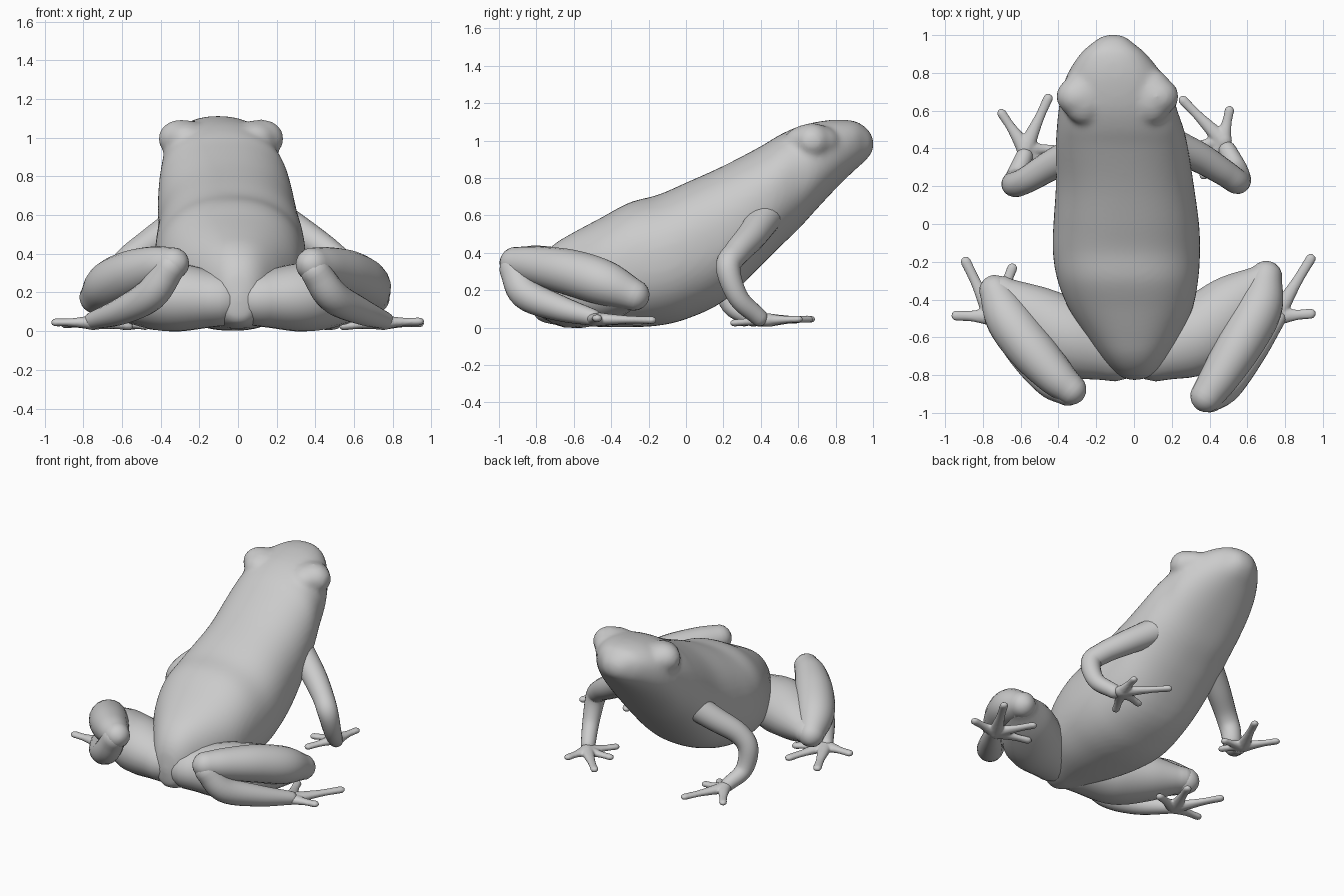
import bpy, bmesh, math
from mathutils import Vector, Matrix


def spline(points, steps):
    """Catmull-Rom resampling of equal-length tuples."""
    p = [Vector(q) for q in points]
    p = [2 * p[0] - p[1]] + p + [2 * p[-1] - p[-2]]
    out = []
    for i in range(1, len(p) - 2):
        a, b, c, d = p[i - 1:i + 3]
        for k in range(steps):
            t = k / steps
            out.append(0.5 * (2 * b + (c - a) * t + (2 * a - 5 * b + 4 * c - d) * t * t
                              + (3 * b - a - 3 * c + d) * t ** 3))
    return out + [p[-2]]


def skin(bm, rings):
    """Bridge rings of points into a closed surface."""
    vs = [[bm.verts.new(co) for co in r] for r in rings]
    n = len(vs[0])
    for a, b in zip(vs, vs[1:]):
        for i in range(n):
            bm.faces.new((a[i], a[(i + 1) % n], b[(i + 1) % n], b[i]))
    bm.faces.new(vs[0])
    bm.faces.new(vs[-1])


def finish(bm, name, voxel=0, smooth=0):
    """Make the object; optionally fuse its pieces into one soft skin."""
    bmesh.ops.recalc_face_normals(bm, faces=bm.faces)
    me = bpy.data.meshes.new(name)
    bm.to_mesh(me)
    bm.free()
    me.shade_smooth()
    ob = bpy.data.objects.new(name, me)
    bpy.context.collection.objects.link(ob)
    if voxel:
        fuse = ob.modifiers.new("fuse", 'REMESH')
        fuse.mode, fuse.voxel_size, fuse.use_smooth_shade = 'VOXEL', voxel, True
        soft = ob.modifiers.new("soften", 'SMOOTH')
        soft.factor, soft.iterations = 0.5, smooth
    return ob


def tube(bm, points, squash=1.0, sides=20, steps=6):
    """Round-ended limb through (x, y, z, radius) points."""
    s = spline(points, steps)
    pos = [q.to_3d() for q in s]
    rad = [q[3] for q in s]
    dirs = [(pos[min(i + 1, len(pos) - 1)] - pos[max(i - 1, 0)]).normalized()
            for i in range(len(pos))]
    u = dirs[0].orthogonal().normalized()
    frames = []
    prev = dirs[0]
    for c, d, r in zip(pos, dirs, rad):
        u = prev.rotation_difference(d) @ u
        prev = d
        frames.append((c, d, u.copy(), r))
    angs = [math.radians(a) for a in (20, 40, 60, 78, 87)]

    def cap(f, sign):
        c, d, v, r = f
        return [(c + d * sign * r * math.sin(a), d, v, r * math.cos(a)) for a in angs]
    frames = cap(frames[0], -1)[::-1] + frames + cap(frames[-1], 1)
    rings = []
    for c, d, v, r in frames:
        w = d.cross(v)
        ring = []
        for k in range(sides):
            a = 2 * math.pi * k / sides
            o = (v * math.cos(a) + w * math.sin(a)) * r
            o.z *= squash
            ring.append(c + o)
        rings.append(ring)
    skin(bm, rings)


def limb(name, points, squash=1.0):
    bm = bmesh.new()
    tube(bm, points, squash)
    return finish(bm, name)


def digits(name, palm, tips, r):
    """Fused palm with tapering digits."""
    bm = bmesh.new()
    base = Vector(palm)
    for tip in tips:
        t = Vector(tip)
        near, mid = base.lerp(t, 0.3), base.lerp(t, 0.65)
        tube(bm, [(*base, r * 1.9), (*near, r * 1.4), (*mid, r), (*t, r)], 0.75, 12, 4)
    return finish(bm, name, 0.008, 3)


# Body and head: sections of y, left x, right x, bottom z, top z
sections = [
    (-0.825, -0.02, 0.03, 0.14, 0.20), (-0.81, -0.07, 0.08, 0.06, 0.30),
    (-0.77, -0.12, 0.13, 0.03, 0.38), (-0.70, -0.18, 0.18, 0.015, 0.45),
    (-0.60, -0.25, 0.24, 0.01, 0.51), (-0.45, -0.345, 0.31, 0.003, 0.59),
    (-0.30, -0.405, 0.34, 0.002, 0.67), (-0.15, -0.43, 0.35, 0.01, 0.71),
    (0.00, -0.427, 0.345, 0.045, 0.775), (0.20, -0.414, 0.318, 0.14, 0.865),
    (0.40, -0.415, 0.287, 0.33, 0.97), (0.50, -0.41, 0.265, 0.43, 1.03),
    (0.60, -0.40, 0.23, 0.525, 1.075), (0.70, -0.385, 0.20, 0.635, 1.10),
    (0.80, -0.35, 0.145, 0.742, 1.112), (0.90, -0.285, 0.065, 0.84, 1.105),
    (0.955, -0.225, 0.0, 0.888, 1.075), (0.99, -0.175, -0.045, 0.93, 1.035),
    (1.004, -0.13, -0.09, 0.965, 0.995)]
bm = bmesh.new()
rings = []
for y, xl, xr, zb, zt in spline(sections, 4):
    ring = []
    for k in range(48):
        a = 2 * math.pi * k / 48
        c, s = math.cos(a), math.sin(a)
        ring.append(((xl + xr) / 2 + (xr - xl) / 2 * math.copysign(abs(c) ** 0.88, c), y,
                     (zb + zt) / 2 + (zt - zb) / 2 * math.copysign(abs(s) ** 0.88, s)))
    rings.append(ring)
skin(bm, rings)
# Eye bulges with broad brows, fused into the head
for x, tilt in ((-0.295, -1), (0.12, 1)):
    for dx, dz, size in ((0, 0, (0.118, 0.105, 0.10)), (-0.03, 0.0, (0.12, 0.15, 0.095))):
        m = Matrix.LocRotScale(Vector((x + dx * tilt, 0.675, 0.995 + dz)), None, Vector(size))
        bmesh.ops.create_uvsphere(bm, u_segments=24, v_segments=16, radius=1, matrix=m)
finish(bm, "body", 0.015, 14)

# Hind legs: thigh, shank, ankle, foot
limb("left_thigh", [(-0.11, -0.67, 0.165, 0.165), (-0.34, -0.60, 0.175, 0.205),
                    (-0.54, -0.48, 0.18, 0.165), (-0.70, -0.37, 0.18, 0.095)], 0.87)
limb("right_thigh", [(0.12, -0.67, 0.165, 0.165), (0.34, -0.59, 0.175, 0.205),
                     (0.53, -0.43, 0.18, 0.17), (0.68, -0.31, 0.18, 0.10)], 0.87)
limb("left_shank", [(-0.735, -0.355, 0.175, 0.085), (-0.665, -0.50, 0.24, 0.122),
                    (-0.545, -0.66, 0.295, 0.125), (-0.42, -0.80, 0.335, 0.105),
                    (-0.335, -0.875, 0.35, 0.083)])
limb("right_shank", [(0.70, -0.28, 0.175, 0.085), (0.665, -0.44, 0.24, 0.122),
                     (0.57, -0.62, 0.295, 0.123), (0.46, -0.80, 0.33, 0.105),
                     (0.385, -0.91, 0.345, 0.087)])
limb("left_ankle", [(-0.35, -0.885, 0.33, 0.078), (-0.45, -0.83, 0.19, 0.085),
                    (-0.60, -0.69, 0.105, 0.07), (-0.75, -0.50, 0.055, 0.045)])
limb("right_ankle", [(0.40, -0.92, 0.31, 0.078), (0.49, -0.855, 0.18, 0.085),
                     (0.63, -0.68, 0.105, 0.07), (0.76, -0.50, 0.055, 0.045)])
digits("left_foot", (-0.75, -0.49, 0.045),
       [(-0.94, -0.485, 0.045), (-0.89, -0.20, 0.035), (-0.645, -0.235, 0.03),
        (-0.57, -0.42, 0.025)], 0.028)
digits("right_foot", (0.75, -0.49, 0.045),
       [(0.935, -0.475, 0.05), (0.935, -0.185, 0.04), (0.64, -0.25, 0.03),
        (0.55, -0.41, 0.025)], 0.028)

# Front legs: upper arm, forearm, hand
limb("left_arm", [(-0.27, 0.40, 0.58, 0.09), (-0.44, 0.31, 0.46, 0.08),
                  (-0.575, 0.23, 0.36, 0.07), (-0.635, 0.21, 0.26, 0.066),
                  (-0.625, 0.245, 0.12, 0.056), (-0.58, 0.36, 0.05, 0.045)])
limb("right_arm", [(0.18, 0.43, 0.60, 0.09), (0.35, 0.35, 0.49, 0.08),
                   (0.48, 0.27, 0.40, 0.07), (0.55, 0.225, 0.32, 0.066),
                   (0.55, 0.28, 0.16, 0.055), (0.495, 0.39, 0.055, 0.047)])
digits("left_hand", (-0.575, 0.40, 0.04),
       [(-0.70, 0.585, 0.04), (-0.455, 0.665, 0.045), (-0.43, 0.395, 0.025),
        (-0.48, 0.31, 0.025)], 0.026)
digits("right_hand", (0.47, 0.44, 0.04),
       [(0.505, 0.60, 0.045), (0.26, 0.655, 0.045), (0.31, 0.41, 0.025),
        (0.37, 0.26, 0.025)], 0.026)
